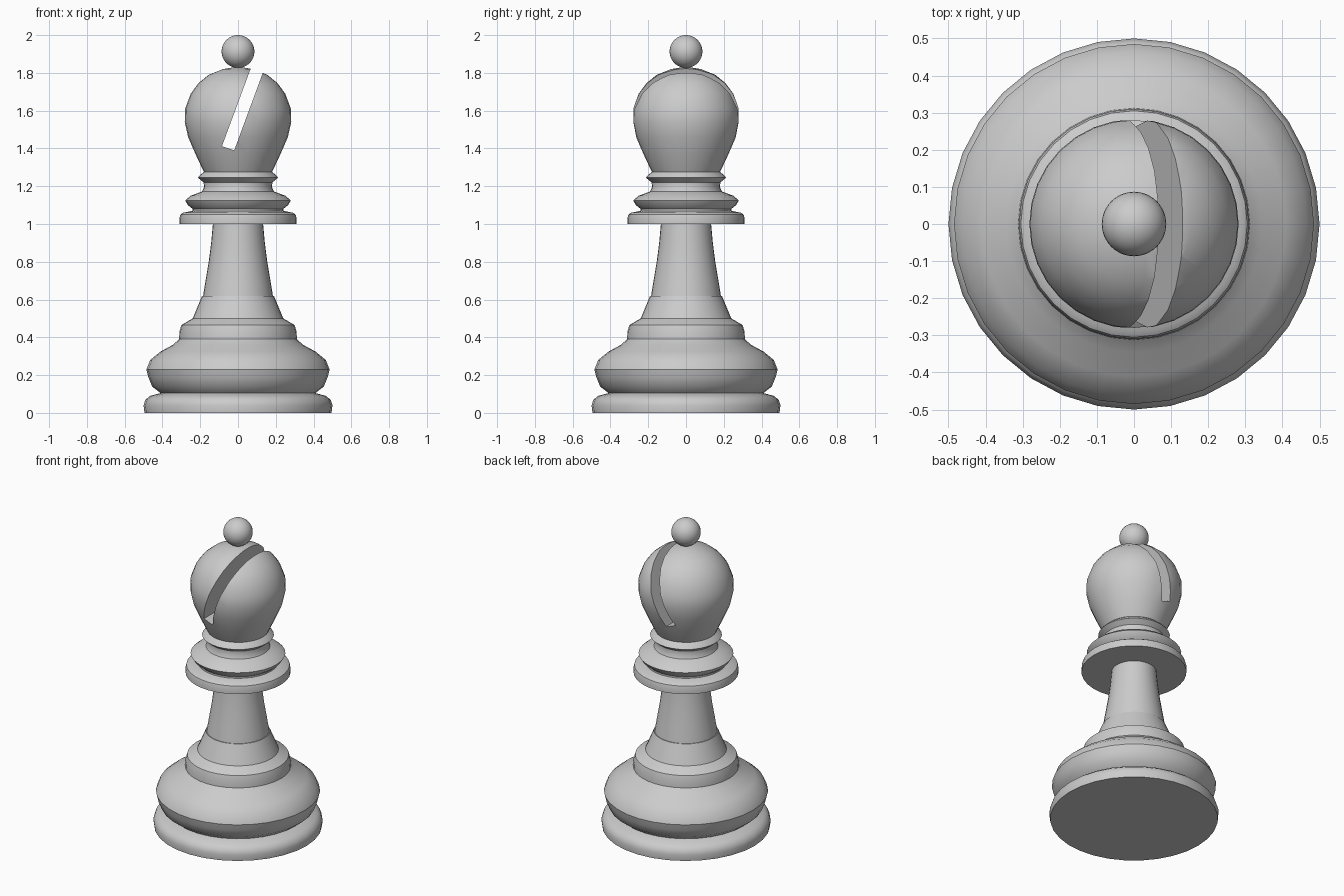
import bpy, bmesh, math

if "Cube" in bpy.data.objects:
    bpy.data.objects.remove(bpy.data.objects["Cube"])

SIDES = 32


def finish(obj, angle=35):
    bpy.ops.object.select_all(action='DESELECT')
    obj.select_set(True)
    bpy.context.view_layer.objects.active = obj
    bpy.ops.object.shade_smooth_by_angle(angle=math.radians(angle))


def make_object(name, bm):
    bmesh.ops.recalc_face_normals(bm, faces=bm.faces[:])
    mesh = bpy.data.meshes.new(name)
    bm.to_mesh(mesh)
    bm.free()
    obj = bpy.data.objects.new(name, mesh)
    bpy.context.collection.objects.link(obj)
    return obj


def lathe(name, profile, sides=SIDES):
    """Closed solid of revolution from (radius, height) points."""
    bm = bmesh.new()
    rings = []
    for r, z in profile:
        rings.append([bm.verts.new((r * math.cos(2 * math.pi * i / sides),
                                    r * math.sin(2 * math.pi * i / sides), z))
                      for i in range(sides)])
    for a, b in zip(rings, rings[1:]):
        for i in range(sides):
            j = (i + 1) % sides
            bm.faces.new((a[i], a[j], b[j], b[i]))
    bm.faces.new(rings[0])
    bm.faces.new(rings[-1])
    return make_object(name, bm)


# Stepped, bulging foot
base = lathe("base", [
    (.495, 0), (.50, .04), (.49, .07), (.465, .09), (.41, .105),
    (.455, .14), (.475, .19), (.485, .23), (.465, .28), (.41, .325),
    (.345, .36), (.312, .39), (.31, .43), (.30, .465), (.24, .50),
    (.215, .56), (.19, .62)])
finish(base)

# Tapering stem
stem = lathe("stem", [(.188, .60), (.172, .70), (.155, .80), (.142, .90), (.132, 1.01)])
finish(stem)

# Stacked collar rings
collar = lathe("collar", [
    (.31, 1.0), (.31, 1.03), (.305, 1.05), (.29, 1.06), (.24, 1.07),
    (.24, 1.08), (.265, 1.10), (.28, 1.125), (.25, 1.15), (.19, 1.172),
    (.18, 1.195), (.182, 1.22), (.212, 1.245), (.20, 1.26), (.175, 1.28)])
finish(collar)

# Head with slanted slot
head = lathe("head", [
    (.17, 1.26), (.185, 1.285), (.225, 1.37), (.264, 1.46), (.282, 1.54),
    (.28, 1.61), (.25, 1.69), (.21, 1.745), (.155, 1.79), (.08, 1.82), (.02, 1.83)])

bm = bmesh.new()
slot = [(-.085, 1.412), (-.02, 1.39), (.17, 1.905), (.107, 1.93)]
front = [bm.verts.new((x, -.5, z)) for x, z in slot]
face = bm.faces.new(front)
ext = bmesh.ops.extrude_face_region(bm, geom=[face])
bmesh.ops.translate(bm, vec=(0, 1, 0),
                    verts=[g for g in ext["geom"] if isinstance(g, bmesh.types.BMVert)])
cutter = make_object("slot_cutter", bm)

mod = head.modifiers.new("slot", 'BOOLEAN')
mod.operation = 'DIFFERENCE'
mod.solver = 'EXACT'
mod.object = cutter
bpy.context.view_layer.objects.active = head
bpy.ops.object.modifier_apply(modifier=mod.name)
bpy.data.objects.remove(cutter)
finish(head)

# Ball on top
bpy.ops.mesh.primitive_uv_sphere_add(segments=SIDES, ring_count=16, radius=.087,
                                     location=(0, 0, 1.913))
ball = bpy.context.object
ball.name = "top_ball"
finish(ball)
